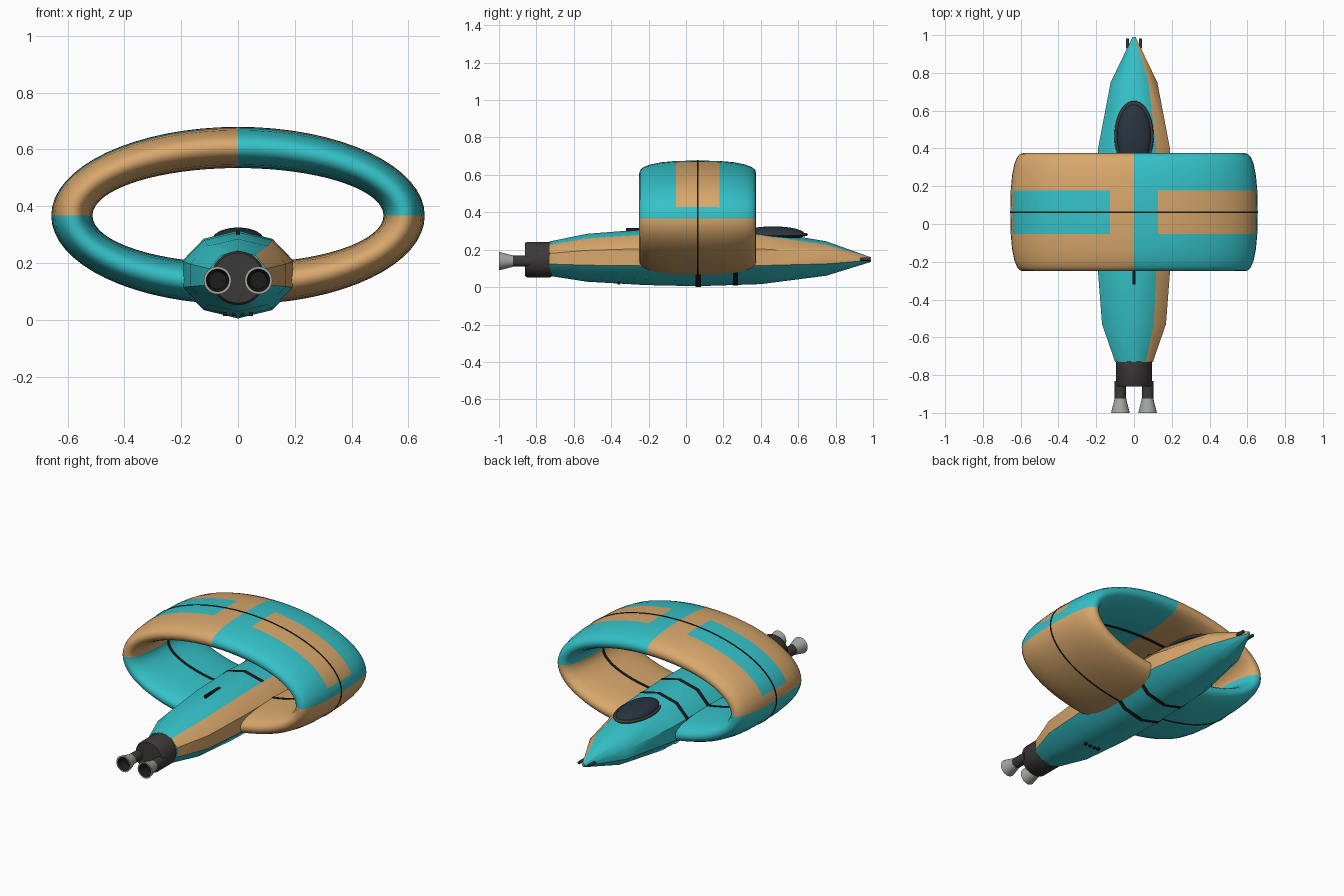
import bpy, bmesh
from math import sin, cos, pi, radians

if "Cube" in bpy.data.objects:
    bpy.data.objects.remove(bpy.data.objects["Cube"])


def material(name, rgb):
    m = bpy.data.materials.new(name)
    m.diffuse_color = (*rgb, 1)
    m.use_nodes = True
    m.node_tree.nodes["Principled BSDF"].inputs["Base Color"].default_value = m.diffuse_color
    return m


teal = material("teal", (0.035, 0.54, 0.58))
tan = material("tan", (0.69, 0.39, 0.15))
dark = material("dark", (0.045, 0.042, 0.04))
black = material("black", (0.012, 0.012, 0.012))
glass = material("glass", (0.022, 0.035, 0.05))
steel = material("steel", (0.38, 0.38, 0.36))


def loft(name, rings, mats, pick=None, closed=False, caps=True, angle=40):
    """Skin closed cross-sections; pick(i, j) gives a material index, None skips the face."""
    bm = bmesh.new()
    vs = [[bm.verts.new(p) for p in r] for r in rings]
    n, k = len(rings), len(rings[0])
    for i in range(n if closed else n - 1):
        for j in range(k):
            idx = pick(i, j) if pick else 0
            if idx is None:
                continue
            a, b = vs[i], vs[(i + 1) % n]
            f = bm.faces.new((a[j], a[(j + 1) % k], b[(j + 1) % k], b[j]))
            f.material_index = idx
    if caps and not closed:
        for i, r in ((0, vs[0]), (n - 2, vs[-1])):
            f = bm.faces.new(r)
            f.material_index = (pick(i, 0) or 0) if pick else 0
    bmesh.ops.recalc_face_normals(bm, faces=bm.faces)
    me = bpy.data.meshes.new(name)
    bm.to_mesh(me)
    bm.free()
    for m in mats:
        me.materials.append(m)
    ob = bpy.data.objects.new(name, me)
    bpy.context.collection.objects.link(ob)
    bpy.ops.object.select_all(action='DESELECT')
    ob.select_set(True)
    bpy.context.view_layer.objects.active = ob
    bpy.ops.object.shade_smooth_by_angle(angle=radians(angle))
    return ob


def oval(y, rx, rz, x=0, z=0.16, n=10):
    """Oval section across the y axis, first point at the bottom."""
    return [(x + rx * cos(2 * pi * j / n - pi / 2), y,
             z + rz * sin(2 * pi * j / n - pi / 2)) for j in range(n)]


def lathe(name, profile, x, z, mats, pick=None, n=24):
    return loft(name, [oval(y, r, r, x, z, n) for y, r in profile], mats, pick)


# fuselage: ten-sided spindle, tan on the two right-hand strips
stations = [(-0.73, 0.105, 0.092, 0.152), (-0.53, 0.178, 0.128, 0.157),
            (-0.22, 0.203, 0.149, 0.16), (0.06, 0.206, 0.155, 0.16),
            (0.40, 0.2, 0.144, 0.16), (0.75, 0.13, 0.092, 0.153),
            (0.99, 0.008, 0.012, 0.147)]
loft("fuselage", [oval(y, rx, rz, 0, z) for y, rx, rz, z in stations],
     [teal, tan], lambda i, j: 1 if j in (2, 3) else 0)

# dark hull bands, hidden under the tan strips
for k, (y, rx, rz) in enumerate([(0.065, 0.209, 0.158), (0.265, 0.206, 0.152)]):
    loft(f"hull_band_{k}", [oval(y + d, rx, rz) for d in (-0.014, 0.014)],
         [black], lambda i, j: None if j in (2, 3) else 0, caps=False)

# ring wing: soft section swept round an ellipse
YC, HALF, THICK, N = 0.0625, 0.3125, 0.07, 64


def around(t, d, y):
    return ((0.585 + d) * cos(t), y, 0.367 + (0.24 + d) * sin(t))


us = [-1, -0.985, -0.93, -0.82, -0.62, -0.37, 0, 0.37, 0.62, 0.82, 0.93, 0.985, 1]
outer = [(YC + HALF * u, THICK * (1 - abs(u) ** 2.5) ** 0.4) for u in us]
section = outer + [(y, -d) for y, d in reversed(outer[1:-1])]


def wing_colour(i, j):
    q = i // (N // 4)
    c = 0 if q in (0, 2) else 1
    panel = j in (5, 6) and q < 2 and 2 <= i % 32 < 30 and not 14 <= i < 18
    return 1 - c if panel else c


loft("ring_wing", [[around(2 * pi * i / N, d, y) for y, d in section] for i in range(N)],
     [teal, tan], wing_colour, closed=True, angle=60)

# seam lines around the wing, outside and inside
for name, d, w in (("outer_seam", 0.0695, 0.004), ("inner_seam", -0.0695, 0.009)):
    loft(name, [[around(2 * pi * i / N, d + a, YC + b * w)
                 for a, b in ((-0.003, -1), (-0.003, 1), (0.003, 1), (0.003, -1))]
                for i in range(N)], [black], closed=True)

# canopy and its rim
bpy.ops.mesh.primitive_uv_sphere_add(segments=32, ring_count=16, location=(0, 0.465, 0.283))
canopy = bpy.context.object
canopy.name = "canopy"
canopy.scale = (0.09, 0.17, 0.042)
canopy.data.materials.append(glass)
bpy.ops.object.shade_smooth()
bpy.ops.mesh.primitive_torus_add(major_segments=40, minor_segments=8, major_radius=0.095,
                                 minor_radius=0.009, location=(0, 0.465, 0.281))
rim = bpy.context.object
rim.name = "canopy_rim"
rim.scale.y = 1.8
rim.data.materials.append(dark)
bpy.ops.object.shade_smooth()

# engine block
lathe("engine_block", [(-0.72, 0.09), (-0.725, 0.095), (-0.85, 0.095), (-0.86, 0.088)],
      0, 0.147, [dark], n=32)

for side, s in (("left", -1), ("right", 1)):
    # exhaust pipe and flared hollow nozzle
    lathe(f"{side}_exhaust_pipe", [(-0.83, 0.03), (-0.935, 0.03)], s * 0.072, 0.139, [dark])
    lathe(f"{side}_nozzle", [(-0.925, 0.031), (-0.94, 0.034), (-0.985, 0.046), (-1.0, 0.049),
                             (-1.0, 0.04), (-0.945, 0.03)],
          s * 0.072, 0.139, [steel, black], lambda i, j: int(i >= 4))
    # nose gun
    lathe(f"{side}_nose_gun", [(0.93, 0.009), (0.983, 0.009)], s * 0.034, 0.15, [dark], n=10)


def box(name, loc, size, mat):
    bpy.ops.mesh.primitive_cube_add(size=1, location=loc)
    ob = bpy.context.object
    ob.name = name
    ob.scale = size
    ob.data.materials.append(mat)


# spine strip on top, mount bar for the nose guns
box("spine_strip", (0, -0.25, 0.305), (0.014, 0.14, 0.02), black)
box("gun_mount", (0, 0.945, 0.15), (0.07, 0.016, 0.012), dark)

# row of belly vents
for k in range(4):
    box(f"belly_vent_{k}", (-0.045 + 0.03 * k, -0.36, 0.021), (0.014, 0.014, 0.014), black)
